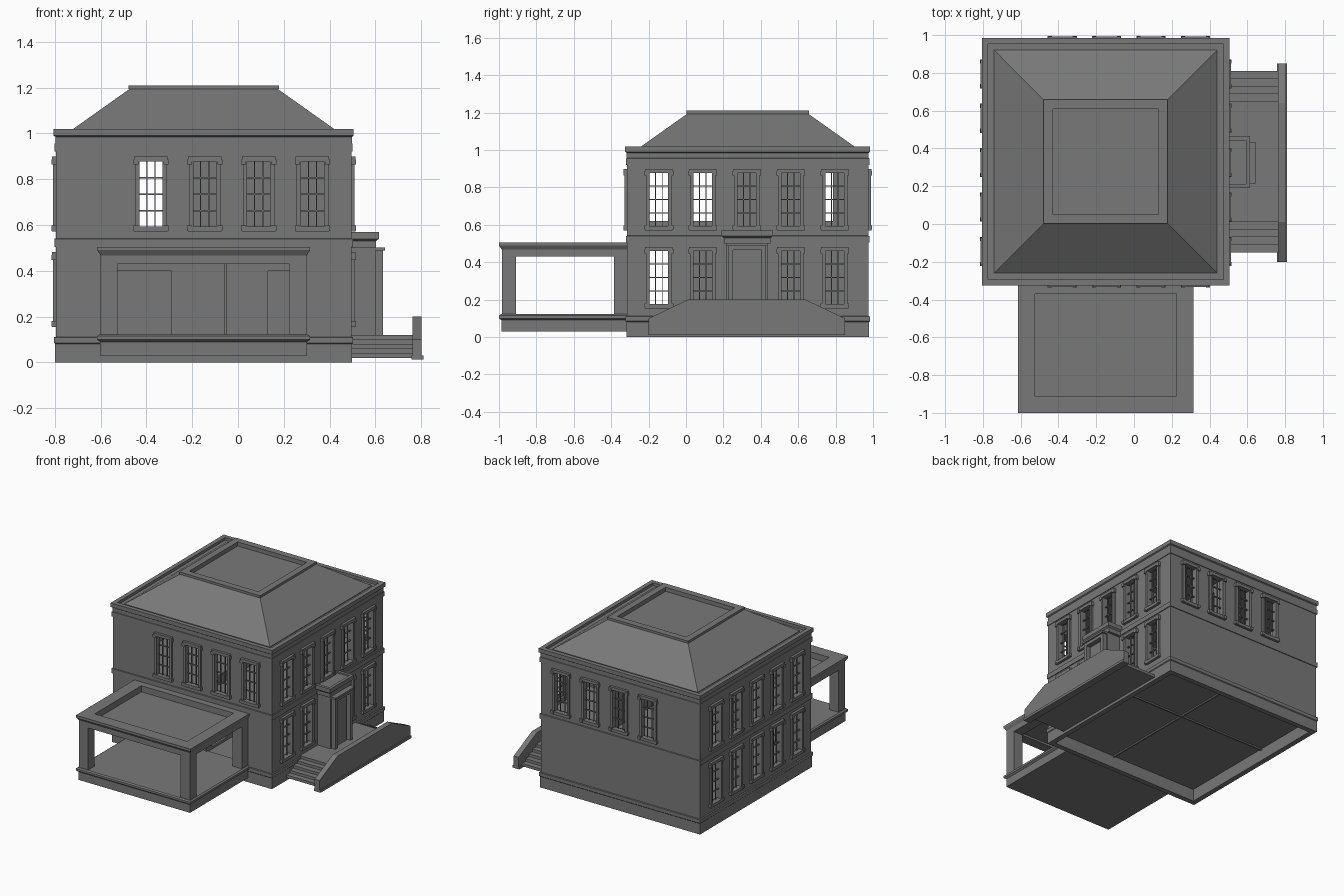
import bpy, bmesh, math
from mathutils import Matrix

if "Cube" in bpy.data.objects:
    bpy.data.objects.remove(bpy.data.objects["Cube"], do_unlink=True)

# One grey stone colour
stone = bpy.data.materials.new("grey_stone")
stone.use_nodes = True
stone.diffuse_color = (0.19, 0.19, 0.19, 1)
stone.node_tree.nodes["Principled BSDF"].inputs["Base Color"].default_value = stone.diffuse_color


def loft(bm, rect, levels, closed=False):
    """Stack rectangles given as (inset, z); closed joins last to first."""
    x0, x1, y0, y1 = rect
    rings = [[bm.verts.new(p) for p in ((x0 + i, y0 + i, z), (x1 - i, y0 + i, z),
                                        (x1 - i, y1 - i, z), (x0 + i, y1 - i, z))]
             for i, z in levels]
    pairs = list(zip(rings, rings[1:])) + ([(rings[-1], rings[0])] if closed else [])
    for a, b in pairs:
        for k in range(4):
            n = (k + 1) % 4
            bm.faces.new((a[k], a[n], b[n], b[k]))
    if not closed:
        bm.faces.new(rings[0][::-1])
        bm.faces.new(rings[-1])


def box(bm, x0, x1, y0, y1, z0, z1):
    loft(bm, (x0, x1, y0, y1), [(0, z0), (0, z1)])


def finish(name, bm):
    bmesh.ops.recalc_face_normals(bm, faces=bm.faces)
    me = bpy.data.meshes.new(name)
    bm.to_mesh(me)
    bm.free()
    me.materials.append(stone)
    ob = bpy.data.objects.new(name, me)
    bpy.context.collection.objects.link(ob)
    return ob


def boxes(name, *dims):
    bm = bmesh.new()
    for d in dims:
        box(bm, *d)
    return finish(name, bm)


def swept(name, rect, levels, closed=False):
    bm = bmesh.new()
    loft(bm, rect, levels, closed)
    return finish(name, bm)


def cut(target, cutter):
    mod = target.modifiers.new("cut", "BOOLEAN")
    mod.operation, mod.solver, mod.object = "DIFFERENCE", "EXACT", cutter
    bpy.context.view_layer.objects.active = target
    bpy.ops.object.modifier_apply(modifier=mod.name)
    bpy.data.objects.remove(cutter, do_unlink=True)


# Window positions: side, angle, distance of wall from origin, (offset, z) list
X0, X1, Y0, Y1 = HOUSE = (-0.795, 0.495, -0.315, 0.975)
WALL = 0.035
LOW, HIGH = 0.318, 0.735
across = [-0.38 + 0.235 * i for i in range(4)]
along = [-0.145 + 0.235 * i for i in range(5)]
windows = [("front", (x, Y0), 0, HIGH) for x in across]
windows += [("back", (x, Y1), 180, HIGH) for x in across]
for z in (LOW, HIGH):
    windows += [("left_side", (X0, y), -90, z) for y in along]
    windows += [("right_side", (X1, y), 90, z) for i, y in enumerate(along)
                if z == HIGH or i != 2]

# Hollow house shell with openings
shell = boxes("house_walls", (X0, X1, Y0, Y1, 0, 1.0))
cut(shell, swept("cavity", HOUSE, [(WALL, -0.1), (WALL, 0.96)]))
W, H = 0.055, 0.148
holes = [(-0.525, 0.23, Y0 - 0.05, Y0 + 0.08, 0.12, 0.45)]
for _, (x, y), ang, z in windows:
    dx, dy = (W, 0.06) if ang % 180 == 0 else (0.06, W)
    holes.append((x - dx, x + dx, y - dy, y + dy, z - H, z + H))
cut(shell, boxes("openings", *holes))

# Window: trim, corner blocks, sash and glazing bars, shared by all openings
bm = bmesh.new()
for s in (-1, 1):
    box(bm, *sorted((s * 0.05, s * 0.069)), -0.013, 0.02, -H, H)
    for z in (-0.152, 0.138):
        box(bm, *sorted((s * 0.055, s * 0.077)), -0.02, 0.0, z - 0.008, z + 0.014)
    box(bm, s * 0.018 - 0.0025, s * 0.018 + 0.0025, 0.008, 0.016, -H, H)
box(bm, -0.073, 0.073, -0.018, 0.02, H - 0.006, 0.164)
box(bm, -0.073, 0.073, -0.018, 0.02, -0.164, 0.006 - H)
for z in (-0.072, 0, 0.072):
    box(bm, -0.052, 0.052, 0.007, 0.017, z - 0.003, z + 0.003)
proto = finish("window", bm)
for side, (x, y), ang, z in windows:
    ob = bpy.data.objects.new(side + "_window", proto.data)
    ob.matrix_world = Matrix.Translation((x, y, z)) @ Matrix.Rotation(math.radians(ang), 4, "Z")
    bpy.context.collection.objects.link(ob)
bpy.data.objects.remove(proto, do_unlink=True)

# Bands around the walls
swept("plinth_band", HOUSE, [(0.01, 0), (-0.003, 0), (-0.003, 0.08), (-0.008, 0.085),
                             (-0.008, 0.11), (0.01, 0.115)], True)
swept("string_course", HOUSE, [(0.01, 0.505), (-0.006, 0.505), (-0.006, 0.54), (0.01, 0.545)], True)
swept("cornice", HOUSE, [(0.02, 0.92), (-0.005, 0.92), (-0.005, 0.955), (-0.002, 0.957),
                         (-0.002, 0.985), (-0.01, 0.99), (-0.01, 1.02), (0.022, 1.02),
                         (0.022, 0.995)], True)

# Hipped roof with a sunken flat top
swept("hipped_roof", (-0.8, 0.5, -0.32, 0.98),
      [(0.06, 0.99), (0.06, 1.005), (0.325, 1.193), (0.322, 1.193), (0.322, 1.21),
       (0.37, 1.21), (0.37, 1.18)])

# Floors and thin partitions with doorways
for name, z in (("ground_floor", 0.09), ("upper_floor", 0.53)):
    swept(name, HOUSE, [(0.02, z), (0.02, z + 0.025)])
cross = boxes("cross_partition", (X0 + 0.02, X1 - 0.02, 0.43, 0.442, 0.08, 0.97))
cut(cross, boxes("cross_doorways", (-0.525, -0.29, 0.4, 0.5, 0.12, 0.4),
                 (0.13, 0.3, 0.4, 0.5, 0.12, 0.4), (-0.46, -0.3, 0.4, 0.5, 0.57, 0.9)))
spine = boxes("spine_partition", (-0.061, -0.049, Y0 + 0.02, Y1 - 0.02, 0.08, 0.97))
cut(spine, boxes("spine_doorways", (-0.1, 0, -0.23, -0.06, 0.13, 0.48),
                 (-0.1, 0, -0.23, 0.17, 0.62, 0.9), (-0.1, 0, 0.7, 0.785, 0.62, 0.9)))

# Porch: base, posts, beams and sunken roof
PORCH = (-0.605, 0.305, -0.99, -0.29)
swept("porch_base", PORCH, [(0.003, 0.03), (0.003, 0.09), (-0.01, 0.1), (-0.01, 0.115),
                            (0, 0.122)])
boxes("porch_posts", *[(x, x + 0.075, y, y + 0.075, 0.115, 0.44)
                       for x in (-0.6, 0.225) for y in (-0.985, -0.385)])
swept("porch_beams", PORCH, [(0.005, 0.43), (0.005, 0.48), (0.08, 0.48), (0.08, 0.43)], True)
swept("porch_roof", PORCH, [(0.02, 0.445), (0.0, 0.475), (-0.01, 0.49), (-0.01, 0.505),
                            (0.08, 0.505), (0.08, 0.46)])

# Side stairs falling both ways from a landing
boxes("side_steps", *[(0.49, 0.77, 0.01 - 0.04 * i, 0.65 + 0.04 * i, 0.1 - 0.02 * i, 0.12 - 0.02 * i)
                      for i in range(5)])
bm = bmesh.new()
outline = [(-0.2, 0.015), (-0.2, 0.1), (0.01, 0.2), (0.64, 0.2), (0.85, 0.1), (0.85, 0.015)]
face = bm.faces.new([bm.verts.new((0.762, y, z)) for y, z in outline])
new = bmesh.ops.extrude_face_region(bm, geom=[face])["geom"]
bmesh.ops.translate(bm, vec=(0.04, 0, 0), verts=[v for v in new if isinstance(v, bmesh.types.BMVert)])
box(bm, 0.757, 0.81, -0.2, 0.85, 0.012, 0.03)
finish("stair_parapet", bm)

# Entrance: vestibule, door frame, panelled door and header
boxes("vestibule", (0.48, 0.6, 0.215, 0.435, 0.115, 0.51))
boxes("door_frame", (0.59, 0.632, 0.225, 0.25, 0.115, 0.49), (0.59, 0.632, 0.4, 0.425, 0.115, 0.49),
      (0.59, 0.632, 0.25, 0.4, 0.465, 0.49), (0.59, 0.642, 0.215, 0.435, 0.488, 0.502))
boxes("door", (0.59, 0.608, 0.262, 0.388, 0.12, 0.455))
swept("entrance_header", (0.4, 0.615, 0.19, 0.465),
      [(0.012, 0.5), (0.012, 0.53), (0, 0.54), (0, 0.57), (0.022, 0.57), (0.022, 0.56)])
